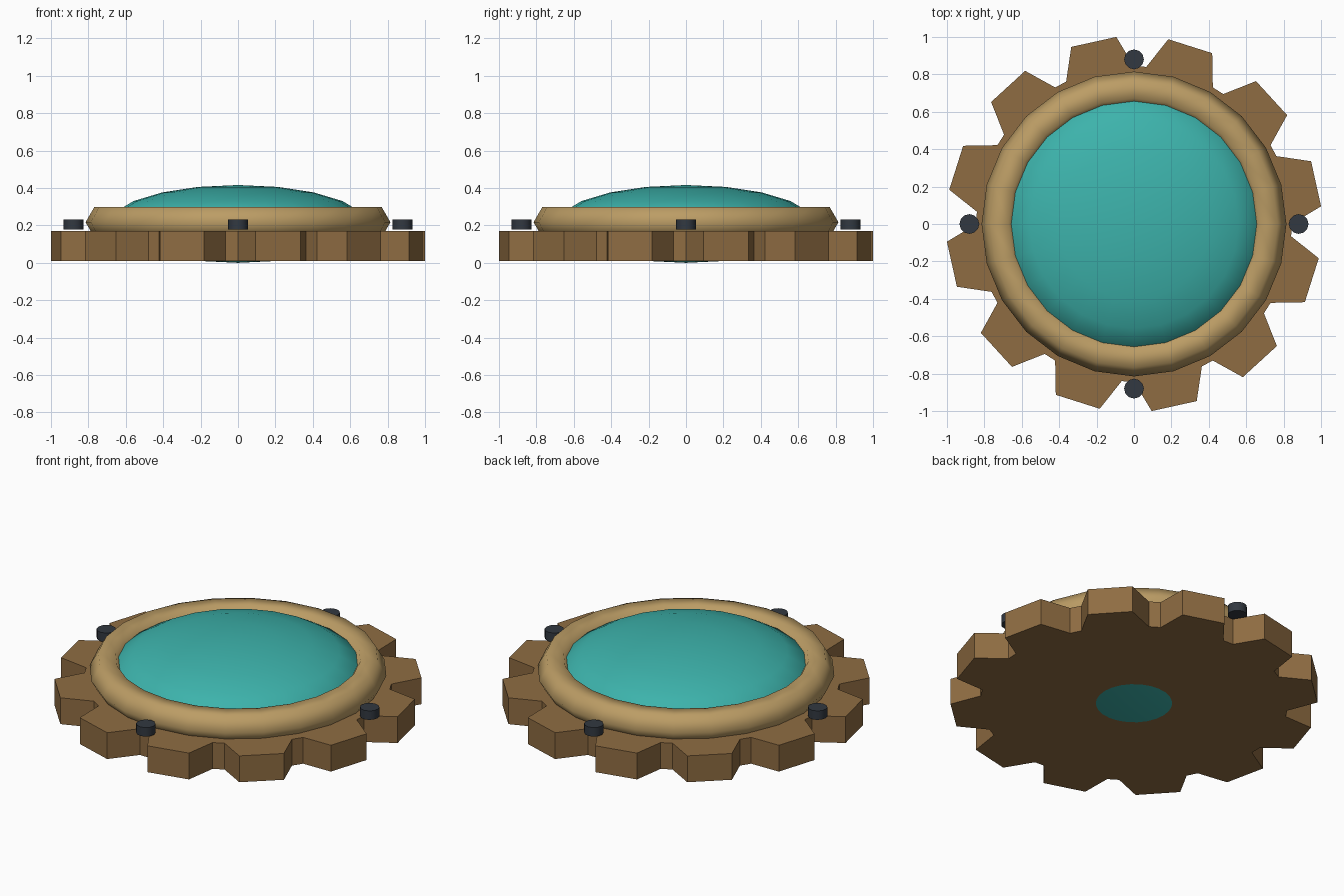
import bpy, bmesh, math
from mathutils import Matrix

if "Cube" in bpy.data.objects:
    bpy.data.objects.remove(bpy.data.objects["Cube"])


def material(name, rgb):
    m = bpy.data.materials.new(name)
    m.diffuse_color = (*rgb, 1.0)
    m.use_nodes = True
    m.node_tree.nodes["Principled BSDF"].inputs["Base Color"].default_value = m.diffuse_color
    return m


BRONZE = material("dark bronze", (0.275, 0.152, 0.055))
BRASS = material("pale brass", (0.50, 0.335, 0.13))
TEAL = material("teal glass", (0.046, 0.45, 0.41))
STEEL = material("dark steel", (0.032, 0.040, 0.052))


def finish(obj, name, mat, smooth=None):
    obj.name = name
    obj.data.materials.append(mat)
    if smooth is not None:
        bpy.ops.object.select_all(action='DESELECT')
        obj.select_set(True)
        bpy.context.view_layer.objects.active = obj
        if smooth >= 180:
            bpy.ops.object.shade_smooth()
        else:
            bpy.ops.object.shade_smooth_by_angle(angle=math.radians(smooth))
    return obj


# Gear plate: twelve slightly skewed teeth, extruded from one outline
TEETH, ROOT, TIP = 12, 0.843, 1.0045
Z0, Z1 = 0.010, 0.169
bm = bmesh.new()
outline = []
for i in range(TEETH):
    for frac, r in ((0.0, ROOT), (0.18, TIP), (0.65, TIP), (0.85, ROOT)):
        a = math.tau * (i + frac) / TEETH
        outline.append(bm.verts.new((r * math.cos(a), r * math.sin(a), Z0)))
base = bm.faces.new(outline)
ext = bmesh.ops.extrude_face_region(bm, geom=[base])
top = [v for v in ext["geom"] if isinstance(v, bmesh.types.BMVert)]
bmesh.ops.translate(bm, verts=top, vec=(0, 0, Z1 - Z0))
bmesh.ops.recalc_face_normals(bm, faces=bm.faces[:])
mesh = bpy.data.meshes.new("gear_plate")
bm.to_mesh(mesh)
bm.free()
gear = bpy.data.objects.new("gear_plate", mesh)
bpy.context.collection.objects.link(gear)
finish(gear, "gear_plate", BRONZE)

# Rounded rim with a six-sided section
bpy.ops.mesh.primitive_torus_add(major_segments=24, minor_segments=6,
                                 major_radius=0.72, minor_radius=0.095,
                                 location=(0, 0, 0.217))
finish(bpy.context.object, "rim_ring", BRASS, 180)

# Flattened lens, poking slightly through the underside
bpy.ops.mesh.primitive_uv_sphere_add(segments=24, ring_count=10, radius=1)
lens = bpy.context.object
lens.data.transform(Matrix.Translation((0, 0, 0.208)) @ Matrix.Diagonal((0.69, 0.69, 0.208, 1)))
finish(lens, "lens", TEAL, 180)

# Four studs around the rim
for i in range(4):
    a = i * math.pi / 2
    bpy.ops.mesh.primitive_cylinder_add(vertices=12, radius=0.053, depth=0.054,
                                        location=(0.88 * math.cos(a), 0.88 * math.sin(a), 0.205))
    finish(bpy.context.object, f"stud_{i + 1}", STEEL, 35)
